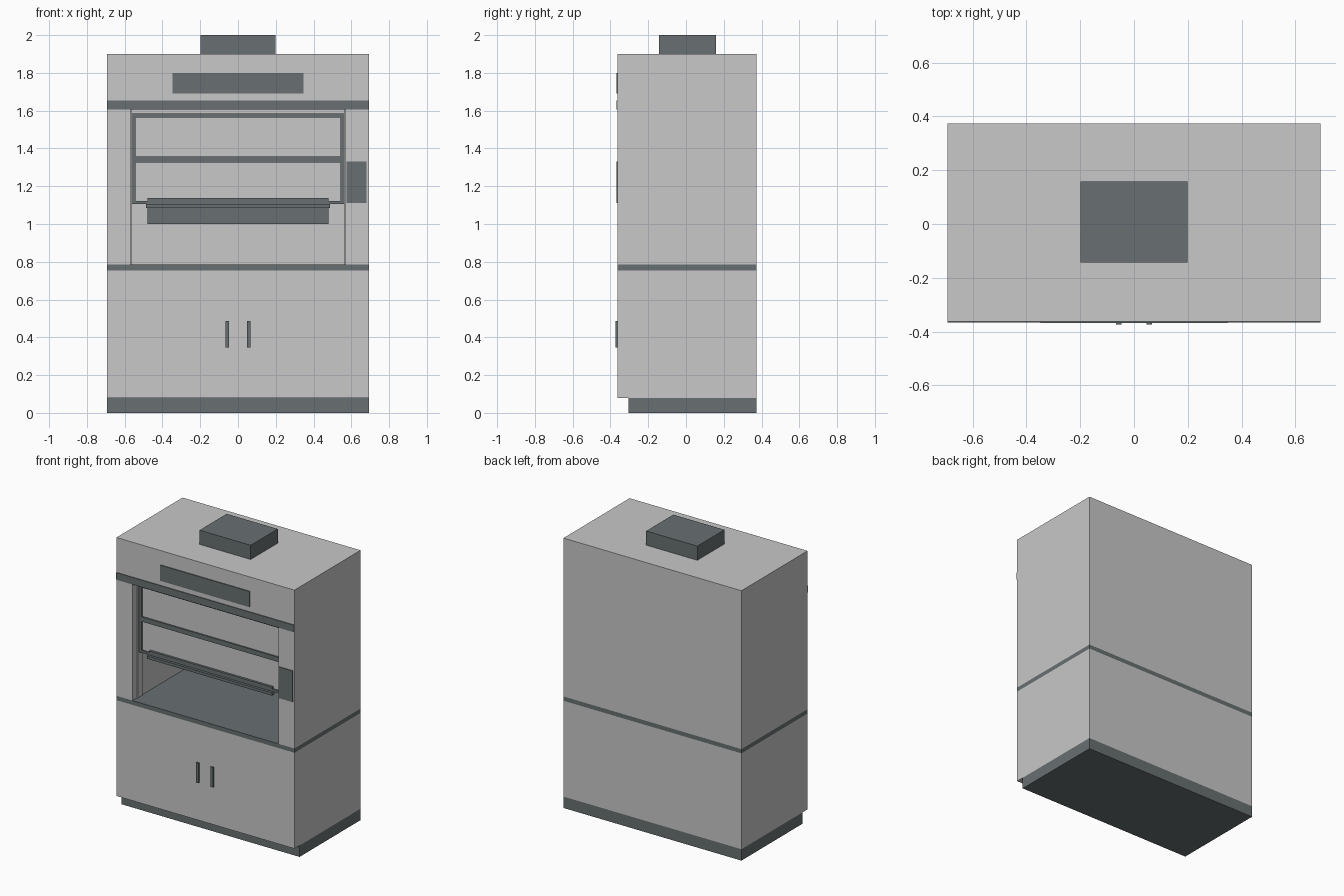
import bpy
import bmesh

if "Cube" in bpy.data.objects:
    bpy.data.objects.remove(bpy.data.objects["Cube"])


def material(name, rgb):
    m = bpy.data.materials.new(name)
    m.diffuse_color = (*rgb, 1.0)
    m.use_nodes = True
    m.node_tree.nodes["Principled BSDF"].inputs["Base Color"].default_value = m.diffuse_color
    return m


LIGHT = material("light grey", (0.57, 0.58, 0.57))
DARK = material("slate grey", (0.14, 0.16, 0.168))


def box(name, xs, ys, zs, mat):
    """Box from its extents along each axis."""
    bm = bmesh.new()
    bmesh.ops.create_cube(bm, size=1.0)
    for v in bm.verts:
        for i, (a, b) in enumerate((xs, ys, zs)):
            v.co[i] = a if v.co[i] < 0 else b
    me = bpy.data.meshes.new(name)
    bm.to_mesh(me)
    bm.free()
    me.materials.append(mat)
    ob = bpy.data.objects.new(name, me)
    bpy.context.collection.objects.link(ob)
    return ob


def pair(name, x0, x1, ys, zs, mat):
    """Same box on the left and right."""
    box(name + "_right", (x0, x1), ys, zs, mat)
    box(name + "_left", (-x1, -x0), ys, zs, mat)


W, F, B = 0.693, -0.362, 0.373   # half width, front, back
body = (F, B)

# Base: recessed plinth, two-door cabinet, worktop
box("plinth", (-W, W), (-0.305, B), (0, 0.08), DARK)
pair("base_cabinet", 0, W, body, (0.08, 0.755), LIGHT)
pair("door_handle", 0.047, 0.067, (-0.374, F), (0.347, 0.487), DARK)
box("worktop", (-W, W), body, (0.755, 0.785), DARK)

# Chamber: side walls, back wall and sash tracks
pair("side_wall", 0.568, W, body, (0.785, 1.605), LIGHT)
box("back_wall", (-0.568, 0.568), (0.345, B), (0.785, 1.605), LIGHT)
pair("sash_track", 0.562, 0.568, (-0.31, -0.26), (0.785, 1.605), LIGHT)
box("rear_baffle", (-0.48, 0.48), (0.32, 0.345), (1.0, 1.13), DARK)

# Sliding sash: pane, frame bars and pull
box("sash_pane", (-0.56, 0.56), (-0.29, -0.28), (1.11, 1.605), LIGHT)
pair("sash_stile", 0.542, 0.56, (-0.3, -0.27), (1.105, 1.585), DARK)
for name, z0, z1 in (("top", 1.565, 1.585), ("middle", 1.325, 1.358),
                     ("bottom", 1.105, 1.122)):
    box("sash_rail_" + name, (-0.56, 0.56), (-0.3, -0.27), (z0, z1), DARK)
box("sash_pull", (-0.488, 0.488), (-0.318, -0.29), (1.085, 1.105), DARK)
box("sash_pull_lip", (-0.478, 0.478), (-0.306, -0.29), (1.122, 1.138), DARK)

# Header with trim band, sign plate and exhaust duct
box("header", (-W, W), body, (1.605, 1.9), LIGHT)
box("header_band", (-W, W), (-0.367, F), (1.605, 1.655), DARK)
box("header_plate", (-0.348, 0.348), (-0.369, F), (1.69, 1.8), DARK)
box("exhaust_duct", (-0.199, 0.199), (-0.143, 0.158), (1.9, 2.0), DARK)

# Control panel on the right post
box("control_panel", (0.575, 0.68), (-0.367, F), (1.11, 1.33), DARK)
